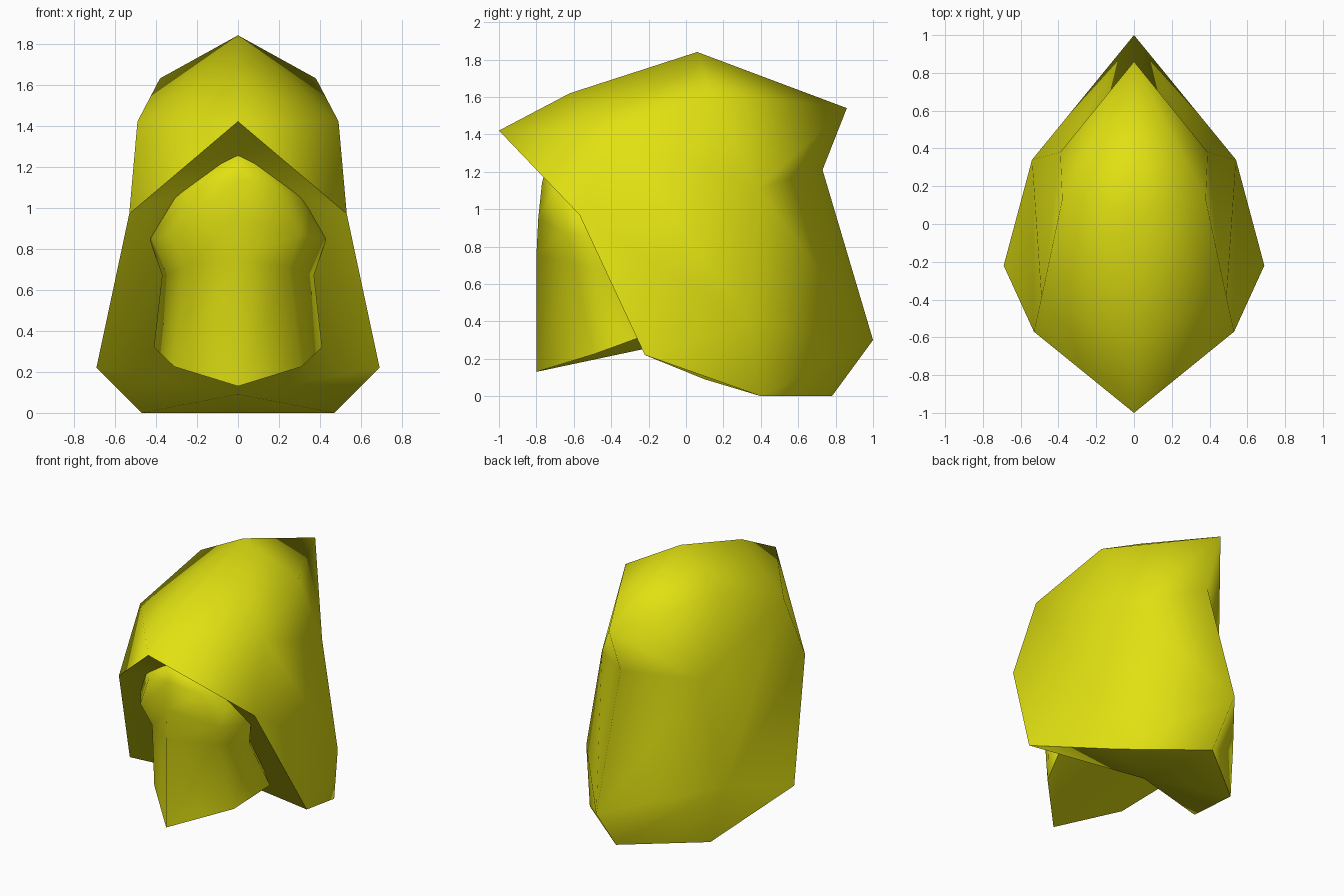
import bpy, bmesh

if "Cube" in bpy.data.objects:
    bpy.data.objects.remove(bpy.data.objects["Cube"])

yellow = bpy.data.materials.new("yellow")
yellow.diffuse_color = (0.75, 0.75, 0.006, 1)
yellow.use_nodes = True
yellow.node_tree.nodes["Principled BSDF"].inputs["Base Color"].default_value = yellow.diffuse_color


def mirrored_part(name, points, groups):
    """Build the x >= 0 half from named points, mirror it, keep group borders sharp."""
    bm = bmesh.new()
    verts = {}
    for key, (x, y, z) in points.items():
        right = bm.verts.new((x, y, z))
        left = bm.verts.new((-x, y, z)) if x > 0 else right
        verts[key] = (right, left)
    group_of = {}
    for number, faces in enumerate(groups):
        for face in faces.split():
            for side in (0, 1):
                loop = [verts[key][side] for key in face]
                f = bm.faces.new(loop if side == 0 else loop[::-1])
                f.smooth = True
                group_of[f] = number
    bmesh.ops.recalc_face_normals(bm, faces=bm.faces[:])
    for edge in bm.edges:
        if len({group_of[f] for f in edge.link_faces}) > 1:
            edge.smooth = False
    mesh = bpy.data.meshes.new(name)
    bm.to_mesh(mesh)
    bm.free()
    mesh.materials.append(yellow)
    obj = bpy.data.objects.new(name, mesh)
    bpy.context.collection.objects.link(obj)
    return obj


# Hood: capital letters lie on the centre line, small letters on the side
hood = {
    "A": (0, -1.0, 1.42), "B": (0, -0.62, 1.62), "T": (0, 0.06, 1.84),
    "D": (0, 0.86, 1.54), "N": (0, 0.73, 1.21), "K": (0, 1.0, 0.30),
    "L": (0, 0.78, 0.0), "U": (0, 0.10, 0.09), "C": (0, -0.64, 1.19),
    "a": (0.53, -0.57, 0.97), "b": (0.49, -0.39, 1.42), "t": (0.38, 0.13, 1.63),
    "n": (0.39, 0.38, 1.11), "k": (0.54, 0.34, 0.39), "l": (0.47, 0.40, 0.0),
    "w": (0.69, -0.22, 0.22),
}
mirrored_part("hood", hood, [
    "ABb Aba BTb Ttb TDt Dnt DNn NKn Kkn KLlk btn abk bnk akw wkl",  # outer shell
    "AaC aUC awU lwU LlU",                                           # front and underside
])

# Inner wrap: rings of front, middle, side and rear points from hem to crown
wrap = {
    "F": (0, -0.80, 0.13), "f": (0.31, -0.49, 0.225), "s": (0.41, -0.23, 0.32), "R": (0, 0.0, 0.30),
    "G": (0, -0.80, 0.75), "g": (0.25, -0.60, 0.71), "h": (0.37, -0.40, 0.67), "H": (0, 0.0, 0.70),
    "I": (0, -0.79, 0.95), "i": (0.30, -0.66, 0.87), "j": (0.43, -0.47, 0.85), "J": (0, 0.0, 0.85),
    "P": (0, -0.77, 1.14), "p": (0.20, -0.71, 1.09), "q": (0.35, -0.54, 1.03), "Q": (0, -0.2, 1.05),
    "X": (0, -0.73, 1.30),
}
mirrored_part("inner_wrap", wrap, [
    "FfgG fshg sRHh GgiI ghji hHJj IipP ijqp jJQq PpX pqX qQX",  # front and crown
    "FfsR",                                                      # hem
])
